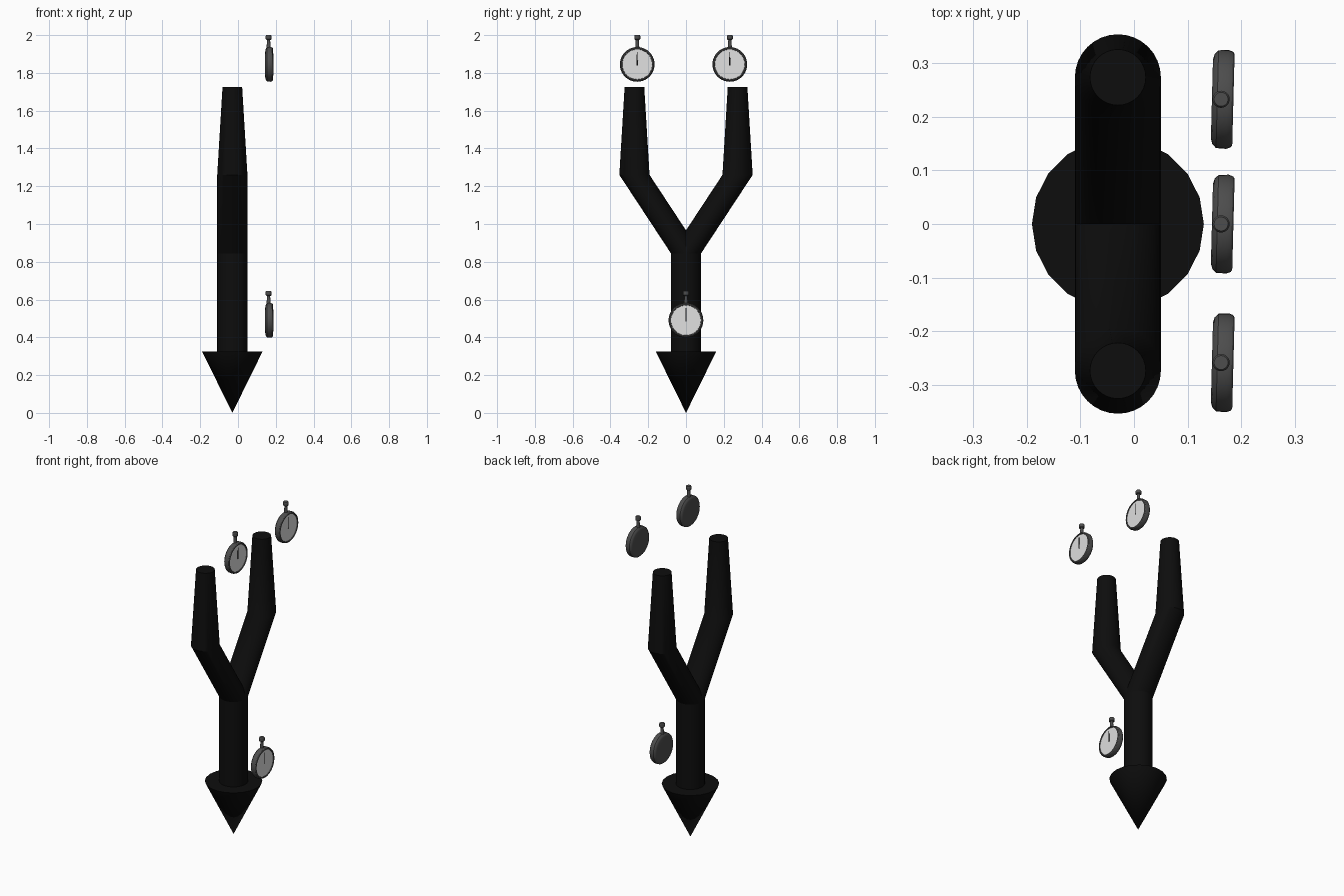
import bpy, bmesh, math
from mathutils import Matrix, Vector

if "Cube" in bpy.data.objects:
    bpy.data.objects.remove(bpy.data.objects["Cube"])


def material(name, v):
    m = bpy.data.materials.new(name)
    m.diffuse_color = (v, v, v, 1)
    m.use_nodes = True
    m.node_tree.nodes["Principled BSDF"].inputs["Base Color"].default_value = m.diffuse_color
    return m


BLACK = material("black", 0.004)
METAL = material("dark metal", 0.075)
WHITE = material("dial white", 0.75)


def loft(name, rings, mats, sides=32, matrix=None, mat_rule=None):
    """Skin circles given as (centre x, y, z, radius); ends are capped, radius 0 is a point."""
    bm = bmesh.new()
    loops = []
    for x, y, z, r in rings:
        if r == 0:
            loops.append([bm.verts.new((x, y, z))])
        else:
            loops.append([bm.verts.new((x + r * math.cos(2 * math.pi * i / sides),
                                        y + r * math.sin(2 * math.pi * i / sides), z))
                          for i in range(sides)])
    for k, (a, b) in enumerate(zip(loops, loops[1:])):
        for i in range(sides):
            j = (i + 1) % sides
            if len(a) == 1:
                f = bm.faces.new((a[0], b[j], b[i]))
            elif len(b) == 1:
                f = bm.faces.new((a[i], a[j], b[0]))
            else:
                f = bm.faces.new((a[i], a[j], b[j], b[i]))
            if mat_rule:
                f.material_index = mat_rule(k)
    for end in (loops[0], loops[-1]):
        if len(end) > 1:
            f = bm.faces.new(end)
            if mat_rule and end is loops[-1]:
                f.material_index = mat_rule(len(rings) - 1)
    bmesh.ops.recalc_face_normals(bm, faces=bm.faces)
    if matrix:
        bm.transform(matrix)
    me = bpy.data.meshes.new(name)
    bm.to_mesh(me)
    bm.free()
    for m in mats:
        me.materials.append(m)
    ob = bpy.data.objects.new(name, me)
    bpy.context.collection.objects.link(ob)
    return ob


CX = -0.03

# Pointed base and trunk
loft("point", [(CX, 0, 0, 0), (CX, 0, 0.325, 0.16)], [BLACK], sides=20)
loft("trunk", [(CX, 0, 0.31, 0.08), (CX, 0, 0.845, 0.08)], [BLACK])

# Forked arms: slanted lower half, tapered upright upper half
for side, label in ((-1, "front"), (1, "back")):
    y = side * 0.273
    loft(label + "_arm", [(CX, 0, 0.845, 0.08), (CX, y, 1.26, 0.08),
                          (CX, y, 1.725, 0.052)], [BLACK])


def watch(label, y, z):
    place = (Matrix.Translation((0.165, y, z)) @ Matrix.Rotation(math.radians(-1.5), 4, 'Z'))
    turn = place @ Matrix.Rotation(math.pi / 2, 4, 'Y')   # lathe axis points to +x
    # Case with rounded back, raised rim and recessed dial
    profile = [(-0.020, 0.074), (-0.017, 0.084), (-0.010, 0.091), (0.009, 0.092),
               (0.017, 0.089), (0.020, 0.085), (0.020, 0.080), (0.016, 0.079)]
    loft(label + "_case", [(0, 0, h, r) for h, r in profile], [METAL, WHITE], 40, turn,
         lambda k: 1 if k == len(profile) - 1 else 0)
    # Stem and crown button
    loft(label + "_stem", [(-0.003, 0, 0.085, 0.011), (-0.003, 0, 0.134, 0.008)],
         [METAL], 16, place)
    loft(label + "_crown", [(-0.003, 0, 0.130, 0.012), (-0.003, 0, 0.134, 0.016),
                            (-0.003, 0, 0.150, 0.016), (-0.003, 0, 0.155, 0.013)],
         [METAL], 20, place)
    # Hand on the dial
    bm = bmesh.new()
    bmesh.ops.create_cube(bm, size=1)
    for v in bm.verts:
        width = 0.004 if v.co.z > 0 else 0.007
        v.co = Vector((0.0165 + v.co.x * 0.002, v.co.y * width, 0.03 + v.co.z * 0.07))
    bm.transform(place)
    me = bpy.data.meshes.new(label + "_hand")
    bm.to_mesh(me)
    bm.free()
    me.materials.append(BLACK)
    bpy.context.collection.objects.link(bpy.data.objects.new(label + "_hand", me))


watch("front_watch", -0.258, 1.845)
watch("back_watch", 0.232, 1.845)
watch("low_watch", 0.0, 0.49)

# Smooth round sides, keep hard edges
for ob in bpy.context.collection.objects:
    ob.select_set(True)
    bpy.context.view_layer.objects.active = ob
bpy.ops.object.shade_smooth_by_angle(angle=math.radians(30))
